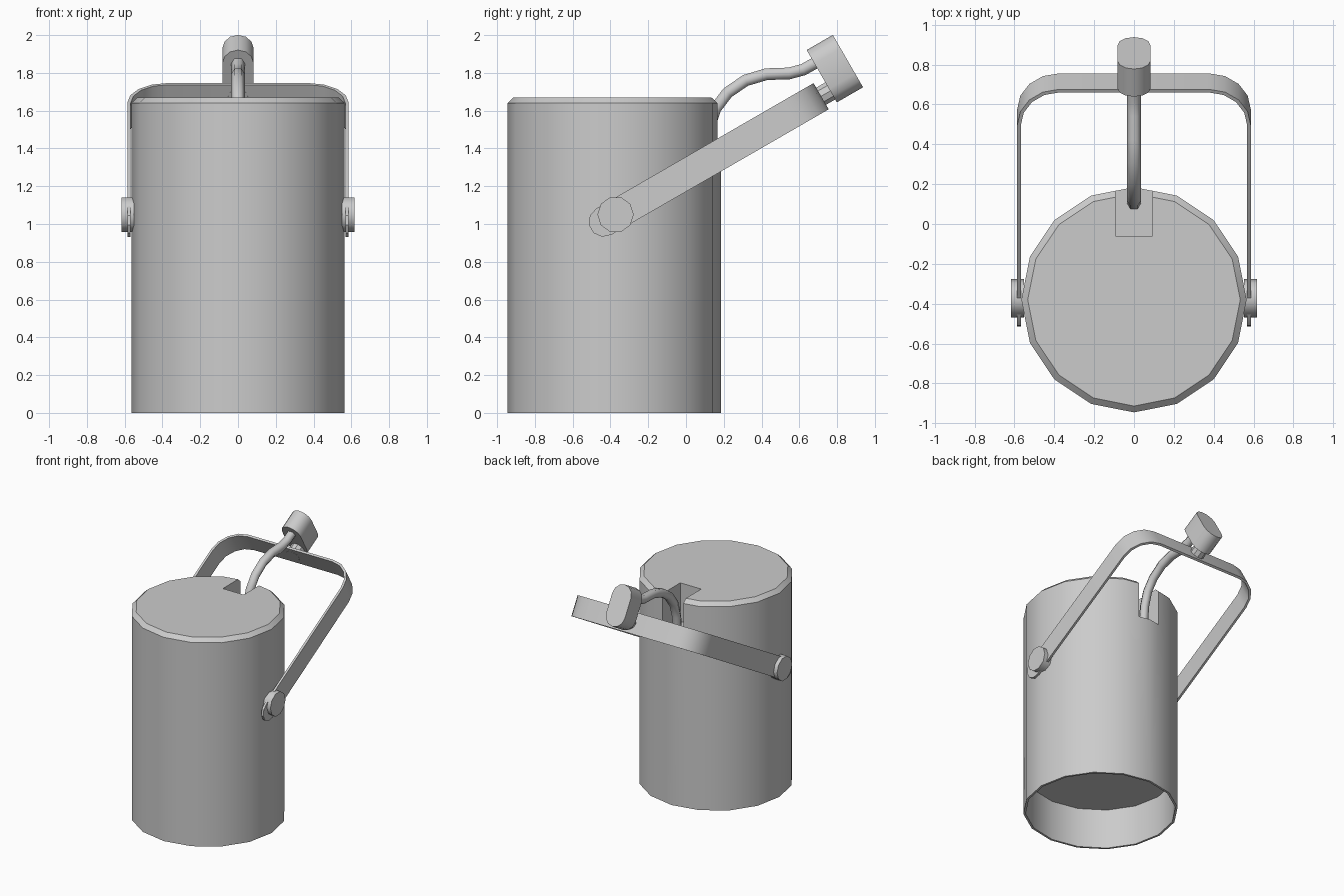
import bpy, bmesh, math
from mathutils import Vector

if "Cube" in bpy.data.objects:
    bpy.data.objects.remove(bpy.data.objects["Cube"])

PIVOT = Vector((0, -0.375, 1.047))
TILT = math.radians(30)


def make(name, bm, tilted=False):
    bmesh.ops.recalc_face_normals(bm, faces=bm.faces)
    me = bpy.data.meshes.new(name)
    bm.to_mesh(me)
    bm.free()
    ob = bpy.data.objects.new(name, me)
    bpy.context.collection.objects.link(ob)
    if tilted:  # handle frame: y runs along the handle, z across its width
        ob.location = PIVOT
        ob.rotation_euler.x = TILT
    return ob


def smooth(ob, angle=35):
    bpy.ops.object.select_all(action='DESELECT')
    ob.select_set(True)
    bpy.context.view_layer.objects.active = ob
    bpy.ops.object.shade_smooth_by_angle(angle=math.radians(angle))


def prism(name, outline, y0, y1):
    """Extrude an (x, z) outline along the handle direction."""
    bm = bmesh.new()
    face = bm.faces.new([bm.verts.new((x, y0, z)) for x, z in outline])
    ext = bmesh.ops.extrude_face_region(bm, geom=[face])
    bmesh.ops.translate(bm, vec=(0, y1 - y0, 0),
                        verts=[v for v in ext['geom'] if isinstance(v, bmesh.types.BMVert)])
    ob = make(name, bm, True)
    smooth(ob)
    return ob


# Body: 16-sided can with chamfered top and recessed underside
SIDES = 16
profile = [(0.548, 0.32), (0.548, 0), (0.565, 0), (0.565, 1.64), (0.533, 1.67)]
bm = bmesh.new()
rings = [[bm.verts.new((r * math.cos(a), -0.38 + r * math.sin(a), z))
          for a in (2 * math.pi * i / SIDES for i in range(SIDES))] for r, z in profile]
for lo, hi in zip(rings, rings[1:]):
    for i in range(SIDES):
        j = (i + 1) % SIDES
        bm.faces.new((lo[i], lo[j], hi[j], hi[i]))
bm.faces.new(rings[0])
bm.faces.new(rings[-1])
body = make("body", bm)

# Notch for the hose at the back of the top
bpy.ops.mesh.primitive_cube_add(size=1, location=(0, 0.14, 1.61))
cutter = bpy.context.object
cutter.name = "notch_cutter"
cutter.scale = (0.186, 0.4, 0.5)
cutter.hide_render = True
mod = body.modifiers.new("notch", 'BOOLEAN')
mod.operation = 'DIFFERENCE'
mod.solver = 'EXACT'
mod.object = cutter
bpy.context.view_layer.objects.active = body
bpy.ops.object.modifier_apply(modifier=mod.name)
bpy.data.objects.remove(cutter)
smooth(body)

# Handle: bent flat strap with rounded ends
X, END, R, W, TIP = 0.577, 1.25, 0.2, 0.08, -0.07
half = [(X, TIP)] + [(X - R + R * math.cos(a), END - R + R * math.sin(a))
                     for a in (math.pi / 2 * i / 4 for i in range(5))]
path = half + [(-x, y) for x, y in reversed(half)]
bm = bmesh.new()
pairs = [[bm.verts.new((x, y, s * W)) for s in (-1, 1)] for x, y in path]
for a, b in zip(pairs, pairs[1:]):
    bm.faces.new((a[0], b[0], b[1], a[1]))
for pair, x in ((pairs[0], X), (pairs[-1], -X)):
    arc = [bm.verts.new((x, TIP - W * math.sin(t), W * math.cos(t)))
           for t in (math.pi * i / 5 for i in range(1, 5))]
    bm.faces.new([pair[1]] + arc + [pair[0]])
handle = make("handle", bm, True)
mod = handle.modifiers.new("thickness", 'SOLIDIFY')
mod.thickness = 0.018
mod.offset = 0
mod.use_even_offset = True
bpy.context.view_layer.objects.active = handle
bpy.ops.object.modifier_apply(modifier=mod.name)
smooth(handle)

# Pivot discs on both sides
for side, label in ((1, "right"), (-1, "left")):
    bpy.ops.mesh.primitive_cylinder_add(vertices=10, radius=0.096, depth=0.066,
                                        location=(side * 0.584, -0.373, 1.05),
                                        rotation=(0, math.pi / 2, 0))
    bpy.context.object.name = "pivot_disc_" + label
    smooth(bpy.context.object, 40)

# Neck and oval head at the end of the handle
prism("neck", [(0.055 * math.cos(2 * math.pi * i / 10), 0.055 * math.sin(2 * math.pi * i / 10))
               for i in range(10)], 1.24, 1.33)
r = 0.083
oval = []
for cz, start in ((0.25 - r, 0), (-0.07 + r, math.pi)):
    oval += [(r * math.cos(start + math.pi * i / 6), cz + r * math.sin(start + math.pi * i / 6))
             for i in range(7)]
prism("head", oval, 1.315, 1.475)

# Hose from the notch to the head
points = [(0.105, 1.34), (0.12, 1.5), (0.155, 1.61), (0.22, 1.695), (0.315, 1.76),
          (0.425, 1.793), (0.545, 1.797), (0.62, 1.817), (0.72, 1.872)]
cu = bpy.data.curves.new("hose", 'CURVE')
cu.dimensions = '3D'
cu.bevel_depth = 0.036
cu.bevel_resolution = 1
cu.use_fill_caps = True
sp = cu.splines.new('POLY')
sp.points.add(len(points) - 1)
for p, (y, z) in zip(sp.points, points):
    p.co = (0, y, z, 1)
sp.use_smooth = True
hose = bpy.data.objects.new("hose", cu)
bpy.context.collection.objects.link(hose)
